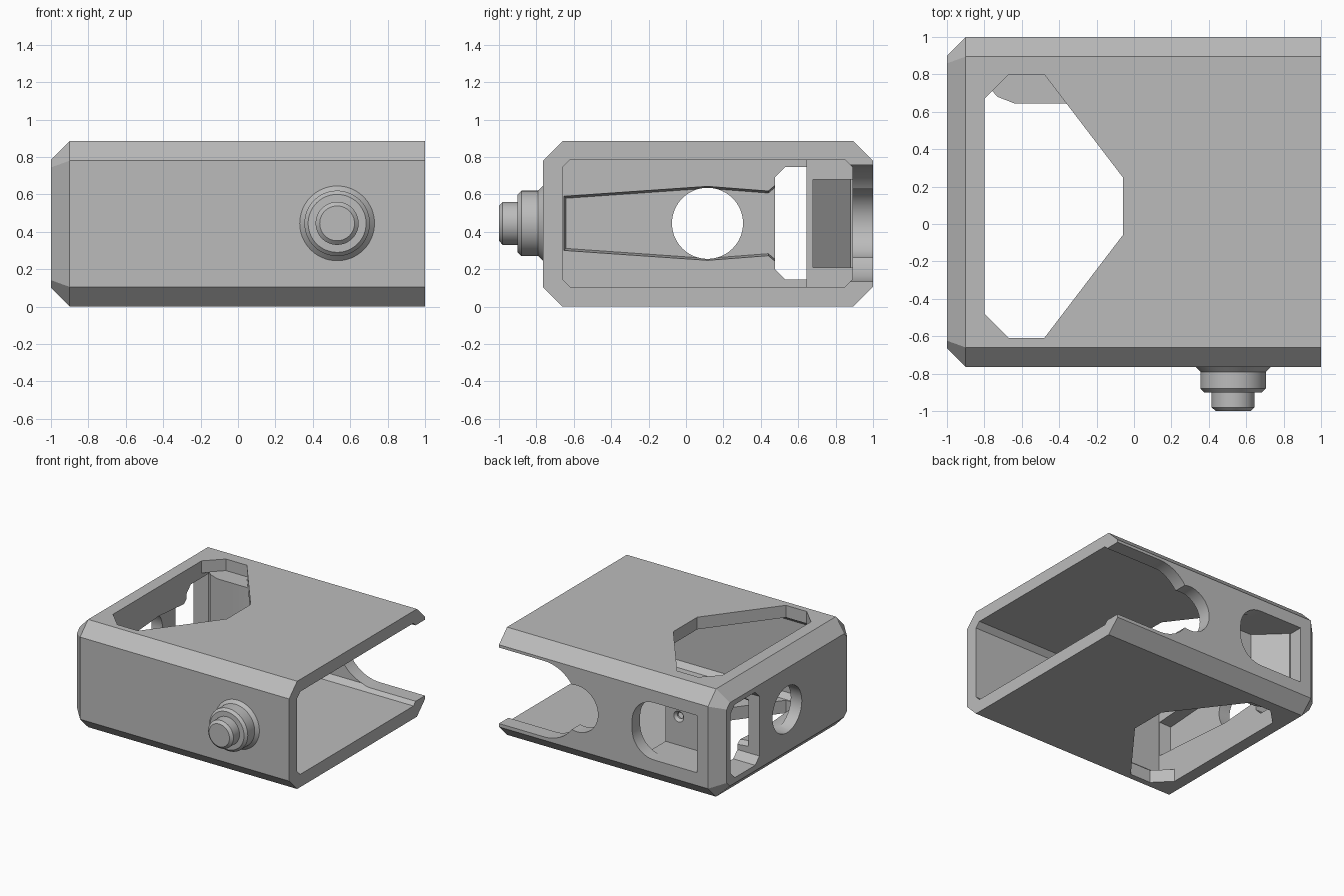
import bpy, bmesh, math
from mathutils import Vector

cube = bpy.data.objects.get("Cube")
if cube:
    bpy.data.objects.remove(cube, do_unlink=True)

grey = bpy.data.materials.new("plain grey")
grey.use_nodes = True
COLOUR = (0.5, 0.5, 0.5, 1)
grey.diffuse_color = COLOUR
grey.node_tree.nodes["Principled BSDF"].inputs["Base Color"].default_value = COLOUR

MID = 0.445  # height of the centre line


def place(axis, u, v, d):
    """Point at depth d along an axis; u, v are the other two axes in order."""
    return {"x": (d, u, v), "y": (u, d, v), "z": (u, v, d)}[axis]


def loft(name, axis, sections):
    """Solid through a list of (depth, outline) sections with equal counts."""
    bm = bmesh.new()
    rings = [[bm.verts.new(place(axis, u, v, d)) for u, v in pts] for d, pts in sections]
    for a, b in zip(rings, rings[1:]):
        for i in range(len(a)):
            j = (i + 1) % len(a)
            bm.faces.new((a[i], a[j], b[j], b[i]))
    bm.faces.new(rings[0])
    bm.faces.new(rings[-1])
    bmesh.ops.recalc_face_normals(bm, faces=bm.faces)
    mesh = bpy.data.meshes.new(name)
    bm.to_mesh(mesh)
    bm.free()
    mesh.materials.append(grey)
    obj = bpy.data.objects.new(name, mesh)
    bpy.context.collection.objects.link(obj)
    return obj


def prism(name, axis, pts, a, b):
    return loft(name, axis, [(a, pts), (b, pts)])


def octagon(u0, u1, v0, v1, c):
    return [(u0 + c, v0), (u1 - c, v0), (u1, v0 + c), (u1, v1 - c),
            (u1 - c, v1), (u0 + c, v1), (u0, v1 - c), (u0, v0 + c)]


def arc(u, v, r, start=0, end=360, n=64):
    full = end - start == 360
    steps = n if full else n + 1
    angles = [math.radians(start + (end - start) * i / n) for i in range(steps)]
    return [(u + r * math.cos(t), v + r * math.sin(t)) for t in angles]


def combine(target, tool, operation="DIFFERENCE"):
    mod = target.modifiers.new(tool.name, "BOOLEAN")
    mod.operation = operation
    mod.solver = "EXACT"
    mod.object = tool
    tool.hide_render = True
    bpy.context.view_layer.objects.active = target
    bpy.ops.object.modifier_apply(modifier=mod.name)
    bpy.data.objects.remove(tool, do_unlink=True)


def smooth(obj):
    bpy.ops.object.select_all(action="DESELECT")
    obj.select_set(True)
    bpy.context.view_layer.objects.active = obj
    bpy.ops.object.shade_smooth_by_angle(angle=math.radians(25))


# Outer shell, chamfered along its length and around the closed end
full = octagon(-0.765, 1, 0, 0.885, 0.105)
inset = octagon(-0.665, 0.9, 0.1, 0.785, 0.041)
shell = loft("housing", "x", [(1, full), (-0.9, full), (-1, inset)])

# Main cavity, open at the right end
combine(shell, prism("cavity", "x", octagon(-0.66, 0.89, 0.105, 0.785, 0.04), -0.8, 1.2))

# Large opening through both top and bottom
opening = [(-0.8, 0.67), (-0.67, 0.8), (-0.48, 0.8), (-0.06, 0.25),
           (-0.06, -0.06), (-0.48, -0.61), (-0.67, -0.61), (-0.8, -0.48)]
combine(shell, prism("opening", "z", opening, -0.2, 1.1))

# Tapered recess inside the closed end


def recess_outline(shrink):
    half = [(-0.655 + shrink, 0.147), (0.115, 0.2), (0.44, 0.175), (0.5, 0.225)]
    lower = [(y, MID - h + shrink) for y, h in half]
    upper = [(y, MID + h - shrink) for y, h in reversed(half)]
    return lower + upper


combine(shell, loft("recess", "x", [(-0.78, recess_outline(0)), (-0.9, recess_outline(0.013))]))

# Round hole and chamfered window through the closed end
combine(shell, prism("end_hole", "x", arc(0.115, MID, 0.19), -1.2, -0.7))
combine(shell, prism("end_window", "x", octagon(0.475, 0.85, 0.145, 0.745, 0.055), -1.2, -0.75))

# Inner mounting block behind the rear wall
block = [(-0.29, 0.645), (-0.64, 0.645), (-0.73, 0.68), (-0.81, 0.77), (-0.81, 0.95), (-0.29, 0.95)]
combine(shell, prism("mount_block", "z", block, 0.1, 0.79), "UNION")

# Pocket in the block with a slanted end
pocket = [(-0.2, 0.68), (-0.58, 0.68), (-0.8, 0.89), (-0.8, 0.895), (-0.2, 0.895)]
combine(shell, prism("pocket", "z", pocket, 0.21, 0.68))

# Rear window with one rounded side
r = 0.2
window = [(-0.8, 0.21)] + arc(-0.41, 0.21 + r, r, -90, 0, 16) + arc(-0.41, 0.68 - r, r, 0, 90, 16) + [(-0.8, 0.68)]
combine(shell, prism("rear_window", "y", window, 0.88, 1.2))

# Countersunk screw hole in the block
combine(shell, loft("screw_hole", "y", [(0.69, arc(-0.41, MID, 0.055, n=32)),
                                        (0.66, arc(-0.41, MID, 0.025, n=32)),
                                        (0.6, arc(-0.41, MID, 0.025, n=32))]))

# Rear slot: wide rounded notch from the open end, then a smaller round end
slot = [(1.2, MID + 0.312)] + arc(0.59, MID, 0.312, 90, 270, 48) + [(1.2, MID - 0.312)]
combine(shell, prism("rear_slot", "y", slot, 0.86, 1.2))
combine(shell, prism("slot_end", "y", arc(0.29, MID, 0.19), 0.86, 1.2))
smooth(shell)

# Stepped round button on the front
steps = [(-0.75, 0.2), (-0.765, 0.2), (-0.79, 0.175), (-0.88, 0.175), (-0.9, 0.155),
         (-0.901, 0.115), (-0.98, 0.115), (-1, 0.093)]
button = loft("front_button", "y", [(y, arc(0.53, MID, rad)) for y, rad in steps])
smooth(button)
